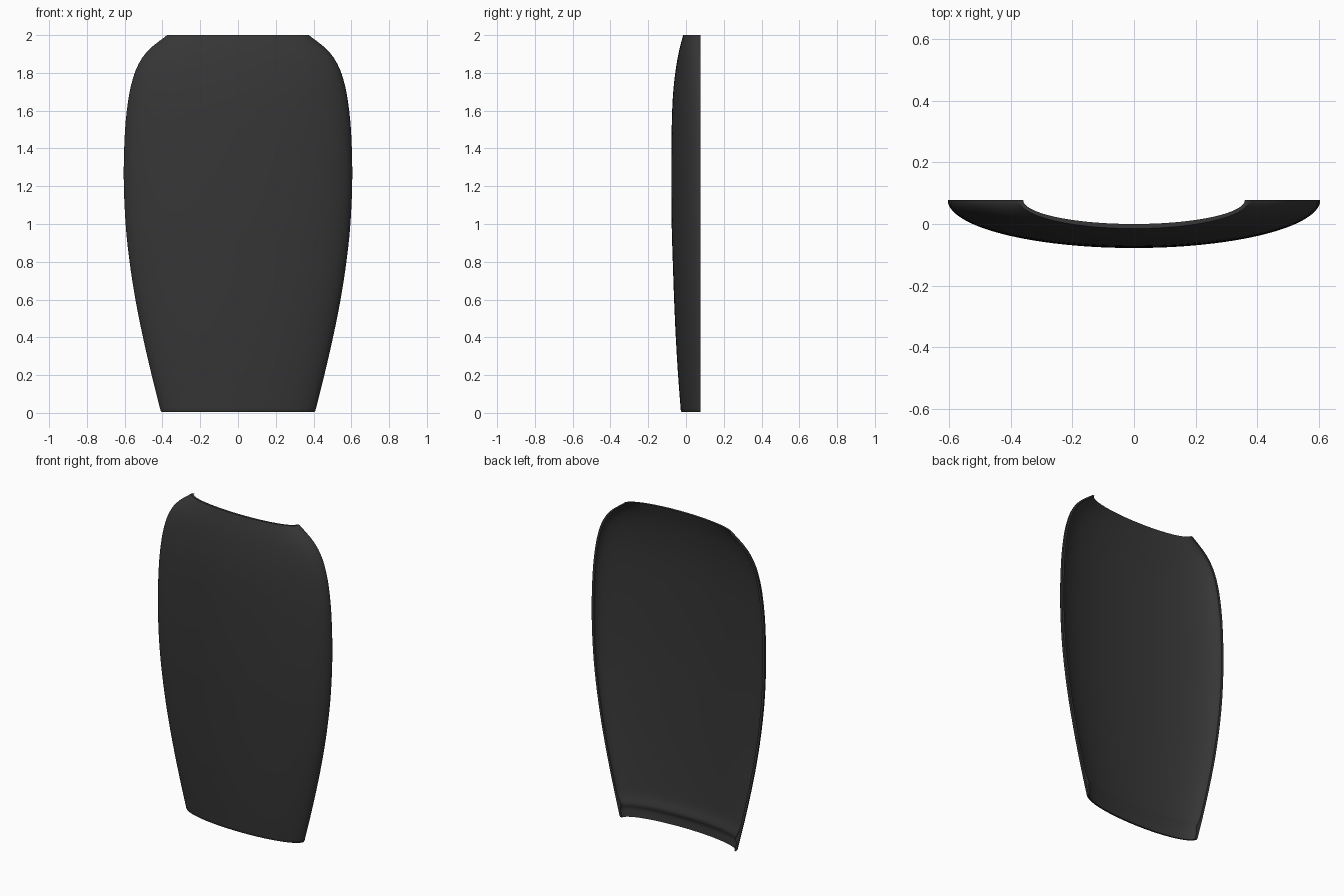
import bpy, bmesh, math

if "Cube" in bpy.data.objects:
    bpy.data.objects.remove(bpy.data.objects["Cube"])

BACK = 0.078      # plane of the rear rim
COLS = 56         # columns across the curve

# Height, half width, front depth at the centre line
PROFILE = [(0.005, 0.408, -0.027), (0.2, 0.457, -0.042), (0.4, 0.503, -0.054),
           (0.6, 0.543, -0.063), (0.8, 0.574, -0.070), (1.0, 0.595, -0.076),
           (1.25, 0.605, -0.078), (1.5, 0.598, -0.076), (1.65, 0.582, -0.071),
           (1.75, 0.562, -0.063), (1.84, 0.530, -0.051), (1.92, 0.475, -0.036),
           (2.0, 0.375, -0.015)]


def sample(z):
    """Smooth (Hermite) reading of half width and depth at a height."""
    n = len(PROFILE)
    i = max(k for k in range(n - 1) if PROFILE[k][0] <= z + 1e-9)
    h = PROFILE[i + 1][0] - PROFILE[i][0]
    t = (z - PROFILE[i][0]) / h

    def slope(k, c):
        a, b = PROFILE[max(k - 1, 0)], PROFILE[min(k + 1, n - 1)]
        return (b[c] - a[c]) / (b[0] - a[0])

    out = []
    for c in (1, 2):
        p, q = PROFILE[i][c], PROFILE[i + 1][c]
        out.append((2*t**3 - 3*t*t + 1) * p + (t**3 - 2*t*t + t) * h * slope(i, c)
                   + (3*t*t - 2*t**3) * q + (t**3 - t*t) * h * slope(i + 1, c))
    return out


def thickness(z):
    """Thin shell with a raised ridge inside, just above the bottom edge."""
    spread = 0.02 if z < 0.085 else 0.04
    return 0.015 + 0.013 * math.exp(-((z - 0.085) / spread) ** 2)


def row(bm, z, inset):
    w, y = sample(z)
    w, d = w - inset, BACK - y - inset
    verts = []
    for j in range(COLS + 1):
        a = math.pi * (j / COLS - 0.5)
        verts.append(bm.verts.new((w * math.sin(a), BACK - d * math.cos(a), z)))
    return verts


# Curved panel: outer rows upward, then inner rows downward, as a closed loop
heights = [0.005, 0.012, 0.025, 0.04, 0.05, 0.06, 0.07, 0.08, 0.09, 0.1, 0.115, 0.13,
           0.15, 0.18]
heights += [0.22 + 0.06 * i for i in range(24)]
heights += [1.64 + 0.03 * i for i in range(12)] + [1.985, 1.994, 2.0]

bm = bmesh.new()
outer = [row(bm, z, 0.004 if z < 0.01 else 0.0) for z in heights]
inner = [row(bm, z, thickness(z)) for z in heights]
loop = outer + inner[::-1]
for k in range(len(loop)):
    a, b = loop[k], loop[(k + 1) % len(loop)]
    for j in range(COLS):
        bm.faces.new((a[j], a[j + 1], b[j + 1], b[j]))

# Flat rear rims along both sides
for j in (0, COLS):
    for k in range(len(heights) - 1):
        bm.faces.new((outer[k][j], outer[k + 1][j], inner[k + 1][j], inner[k][j]))
bmesh.ops.recalc_face_normals(bm, faces=bm.faces)

mesh = bpy.data.meshes.new("curved_panel")
bm.to_mesh(mesh)
bm.free()
panel = bpy.data.objects.new("curved_panel", mesh)
bpy.context.collection.objects.link(panel)

mat = bpy.data.materials.new("dark_grey")
mat.diffuse_color = (0.037, 0.037, 0.037, 1)
mat.use_nodes = True
mat.node_tree.nodes["Principled BSDF"].inputs["Base Color"].default_value = mat.diffuse_color
mesh.materials.append(mat)

bpy.context.view_layer.objects.active = panel
panel.select_set(True)
bpy.ops.object.shade_smooth_by_angle(angle=math.radians(40))
